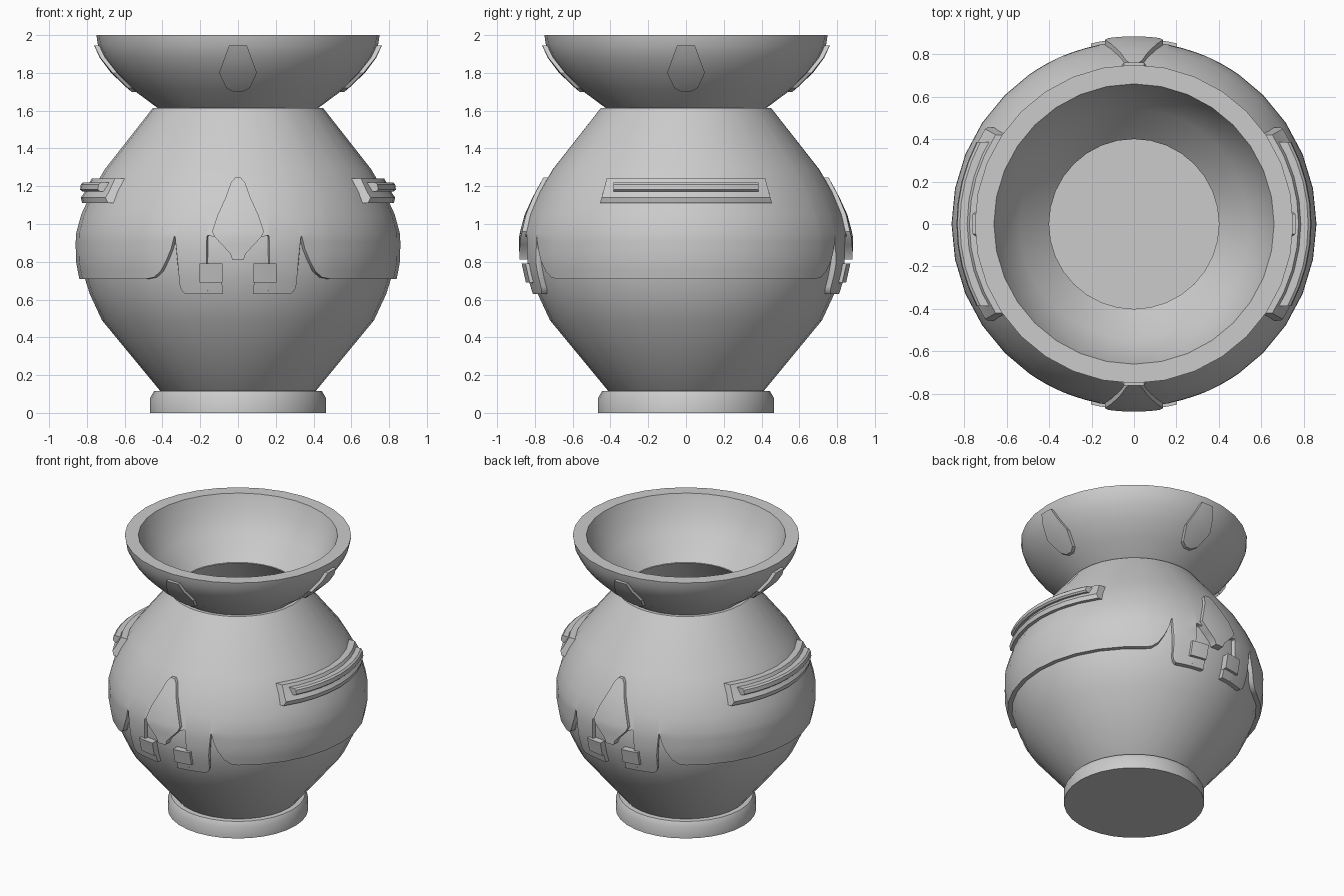
import bpy, bmesh
from math import sin, cos, asin, pi, sqrt, radians

if "Cube" in bpy.data.objects:
    bpy.data.objects.remove(bpy.data.objects["Cube"])

SHELL = [(.63, .815), (.71, .84), (.80, .858), (.94, .86), (1.05, .83),
         (1.17, .775), (1.29, .705), (1.615, .45)]           # (z, radius)
BOWL = [(1.61, .42), (1.71, .555), (1.80, .65), (1.88, .71), (1.95, .742), (2.0, .75)]


def interp(table, z):
    z = min(max(z, table[0][0]), table[-1][0])
    for (a, ra), (b, rb) in zip(table, table[1:]):
        if z <= b:
            return ra + (rb - ra) * (z - a) / (b - a)


def finish(name, bm, angle=35):
    bmesh.ops.remove_doubles(bm, verts=bm.verts, dist=1e-5)
    bmesh.ops.recalc_face_normals(bm, faces=bm.faces)
    me = bpy.data.meshes.new(name)
    bm.to_mesh(me)
    bm.free()
    ob = bpy.data.objects.new(name, me)
    bpy.context.collection.objects.link(ob)
    bpy.ops.object.select_all(action='DESELECT')
    ob.select_set(True)
    bpy.context.view_layer.objects.active = ob
    bpy.ops.object.shade_smooth_by_angle(angle=radians(angle))
    return ob


def skin(bm, rings, wrap_rings, wrap_cols):
    """Quads between successive rows of points."""
    vs = [[bm.verts.new(p) for p in r] for r in rings]
    n, m = len(vs), len(vs[0])
    for i in range(n if wrap_rings else n - 1):
        for j in range(m if wrap_cols else m - 1):
            a, b = vs[i], vs[(i + 1) % n]
            k = (j + 1) % m
            bm.faces.new((a[j], a[k], b[k], b[j]))
    return vs


def lathe(name, prof, closed, seg=32):
    bm = bmesh.new()
    rings = [[(r * cos(2 * pi * i / seg), r * sin(2 * pi * i / seg), z)
              for i in range(seg)] for r, z in prof]
    vs = skin(bm, rings, closed, True)
    if not closed:
        bm.faces.new(vs[0])
        bm.faces.new(vs[-1])
    return finish(name, bm)


def turn(p, k):
    x, y, z = p
    for _ in range(k):
        x, y = -y, x
    return x, y, z


def patch(name, rows, table, off, depth, turns, cols=6, mirror=False):
    """Raised plate hugging the surface; rows are (z, x_left, x_right)."""
    for k in turns:
        for s in ((1, -1) if mirror else (1,)):
            rings = []
            for z, x0, x1 in rows:
                r = interp(table, z)
                xs = [x0 + (x1 - x0) * i / cols for i in range(cols + 1)]
                front = [(s * x, -sqrt((r + off) ** 2 - x * x), z) for x in xs]
                back = [(s * x, -sqrt((r + off - depth) ** 2 - x * x), z) for x in reversed(xs)]
                rings.append([turn(p, k) for p in front + back])
            bm = bmesh.new()
            vs = skin(bm, rings, False, True)
            bm.faces.new(vs[0])
            bm.faces.new(vs[-1])
            finish(name, bm, 30)


def arc_bar(name, section, half_widths, turns, cols=8):
    """Curved bar: (radius, z) section swept round the pot."""
    for k in turns:
        rings = []
        for i in range(cols + 1):
            t = 2 * i / cols - 1
            ring = []
            for (r, z), h in zip(section, half_widths):
                a = t * asin(h / r)
                ring.append(turn((r * sin(a), -r * cos(a), z), k))
            rings.append(ring)
        bm = bmesh.new()
        vs = skin(bm, rings, False, True)
        bm.faces.new(vs[0])
        bm.faces.new(vs[-1])
        finish(name, bm)


# Foot, hollow body and flared bowl
lathe("foot", [(.465, 0), (.465, .08), (.445, .115), (.40, .118)], False)
lathe("body", [(.40, .11), (.415, .12), (.72, .49), (.785, .63), (.81, .71), (.83, .8),
               (.83, .94), (.80, 1.05), (.745, 1.17), (.675, 1.29), (.425, 1.61),
               (.40, 1.61), (.63, 1.29), (.78, .94), (.76, .71), (.68, .49), (.42, .15)], False)
lathe("bowl", [(r, z) for z, r in BOWL] +
      [(.66, 2.0), (.62, 1.88), (.54, 1.76), (.40, 1.615)], True)

# Outer shell: lower edge height given per x, quarter mirrored to a full ring
EDGE = [(0, .82), (.03, .82), (.05, .86), (.08, .90), (.12, .93), (.155, .94), (.163, .935),
        (.166, .63), (.23, .63), (.29, .63), (.308, .645), (.316, .67), (.33, .935),
        (.334, .935), (.35, .87), (.375, .81), (.41, .75), (.45, .718), (.49, .71)]
quarter = [(asin(x / .85), z) for x, z in EDGE] + \
          [(radians(11.25 * i), .71) for i in range(4, 9)]
half = quarter + [(pi - a, z) for a, z in reversed(quarter[:-1])]
ring = half + [(2 * pi - a, z) for a, z in reversed(half[1:-1])]
columns = []
for a, zb in ring:
    zs = [zb + (.95 - zb) * t / 5 for t in range(6)] + [1.05, 1.17, 1.29, 1.615]
    pts = [(interp(SHELL, zb) - .06, zb)] + [(interp(SHELL, z), z) for z in zs] + [(.41, 1.615)]
    columns.append([(r * sin(a), -r * cos(a), z) for r, z in pts])
bm = bmesh.new()
skin(bm, columns, True, False)
finish("shell", bm)

# Front and back ornament: hanging tabs, square studs and the pointed plate
FB = (0, 2)
patch("hanging_tab", [(.63, .08, .17), (.70, .085, .17), (.78, .09, .17)], SHELL, 0, .06, FB, 2, True)
patch("square_stud", [(.69, .083, .203), (.79, .083, .203)], SHELL, .018, .06, FB, 3, True)
patch("pointed_plate",
      [(z, -w, w) for z, w in ((.812, .03), (.845, .042), (.89, .085), (.93, .122),
                               (.96, .137), (1.05, .107), (1.14, .066), (1.22, .037), (1.245, .015))],
      SHELL, .024, .06, FB)

# Side handles with a raised ridge
arc_bar("side_bar", [(.74, 1.11), (.825, 1.11), (.832, 1.14), (.815, 1.165), (.775, 1.24), (.69, 1.24)],
        [.455, .455, .447, .44, .42, .42], (1, 3))
arc_bar("side_ridge", [(.78, 1.172), (.825, 1.172), (.836, 1.182), (.832, 1.21), (.82, 1.22), (.76, 1.22)],
        [.385] * 6, (1, 3))

# Four plates round the bowl
patch("bowl_plate",
      [(z, -w, w) for z, w in ((1.70, .025), (1.72, .062), (1.80, .10), (1.88, .071), (1.945, .047))],
      BOWL, .022, .05, range(4), 4)
